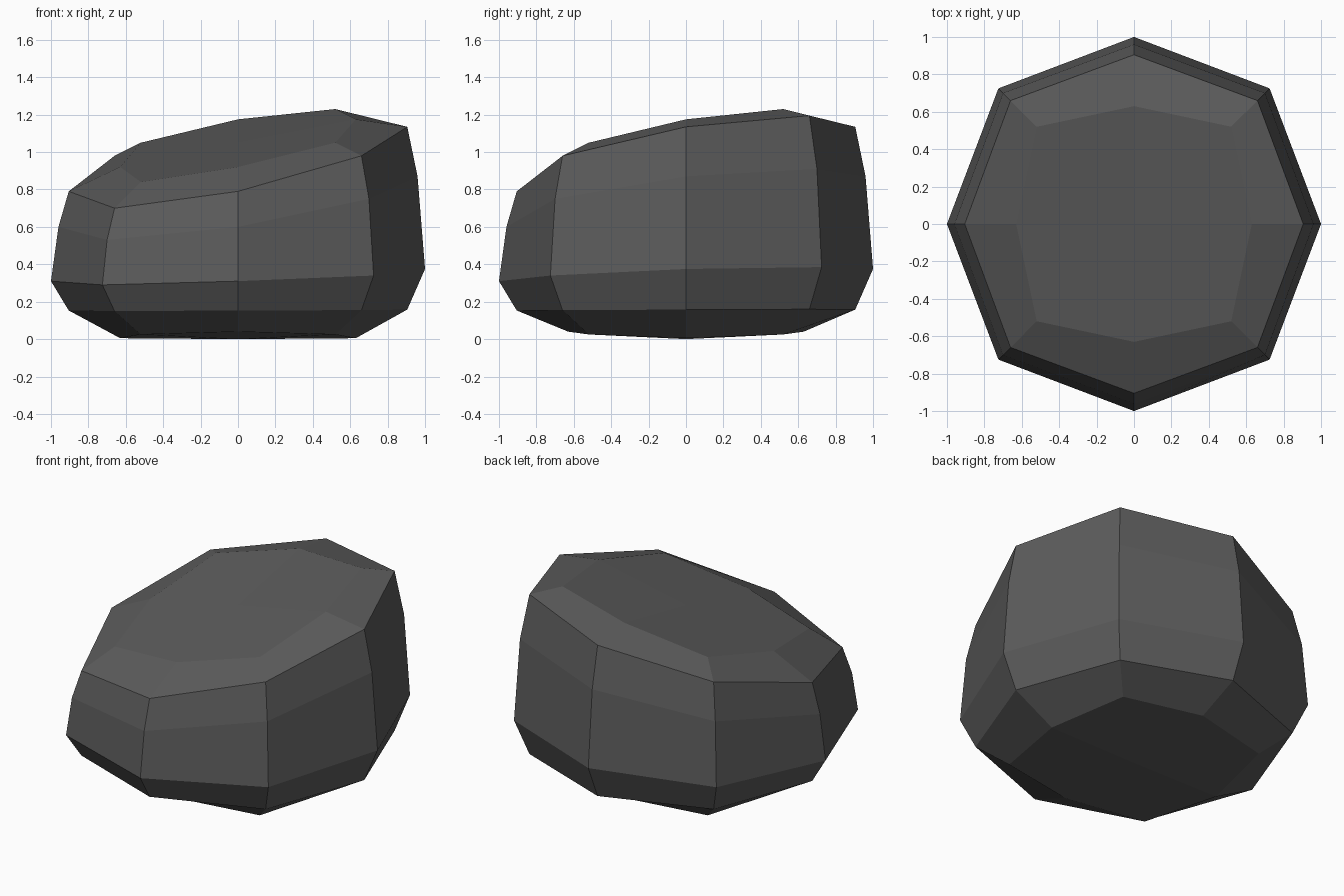
import bpy
import bmesh

cube = bpy.data.objects.get("Cube")
if cube:
    bpy.data.objects.remove(cube, do_unlink=True)

# One flat stone colour
stone = bpy.data.materials.new("dark_grey_stone")
stone.use_nodes = True
colour = (0.105, 0.105, 0.105, 1)
stone.diffuse_color = colour
stone.node_tree.nodes["Principled BSDF"].inputs["Base Color"].default_value = colour

# Eight compass directions, counter-clockwise from +x
DIRS = [(1, 0), (1, 1), (0, 1), (-1, 1), (-1, 0), (-1, -1), (0, -1), (1, -1)]


def tilted(low, mid_low, mid, mid_high, high):
    """Heights of a ring that rises from the front right to the back left."""
    steps = {-2: low, -1: mid_low, 0: mid, 1: mid_high, 2: high}
    return [steps[x + y] for x, y in DIRS]


def folded(side, corner, end):
    """Heights of a ring that lifts towards the front and back."""
    return [corner if x and y else side if x else end for x, y in DIRS]


# Rings from base to top: reach on the axes, reach at the corners, heights
RINGS = [
    (0.63, 0.52, folded(0.005, 0.025, 0.04)),
    (0.905, 0.66, tilted(0.15, 0.153, 0.155, 0.158, 0.16)),
    (1.0, 0.725, tilted(0.29, 0.31, 0.34, 0.375, 0.385)),
    (0.96, 0.70, tilted(0.53, 0.60, 0.75, 0.87, 0.91)),
    (0.905, 0.66, tilted(0.70, 0.79, 0.98, 1.135, 1.195)),
    (0.63, 0.52, tilted(0.84, 0.92, 1.05, 1.175, 1.23)),
]

bm = bmesh.new()
rings = []
for axis, corner, heights in RINGS:
    ring = []
    for (x, y), z in zip(DIRS, heights):
        r = corner if x and y else axis
        ring.append(bm.verts.new((x * r, y * r, z)))
    rings.append(ring)

# Sides
for lower, upper in zip(rings, rings[1:]):
    for i in range(8):
        j = (i + 1) % 8
        bm.faces.new((lower[i], lower[j], upper[j], upper[i]))

# Base and top, four quads around a centre point each
for ring, z in ((rings[0], 0), (rings[-1], 1.05)):
    centre = bm.verts.new((0, 0, z))
    for i in range(0, 8, 2):
        bm.faces.new((centre, ring[i], ring[i + 1], ring[(i + 2) % 8]))

bmesh.ops.recalc_face_normals(bm, faces=bm.faces)
mesh = bpy.data.meshes.new("rock")
bm.to_mesh(mesh)
bm.free()
mesh.materials.append(stone)
rock = bpy.data.objects.new("rock", mesh)
bpy.context.collection.objects.link(rock)
